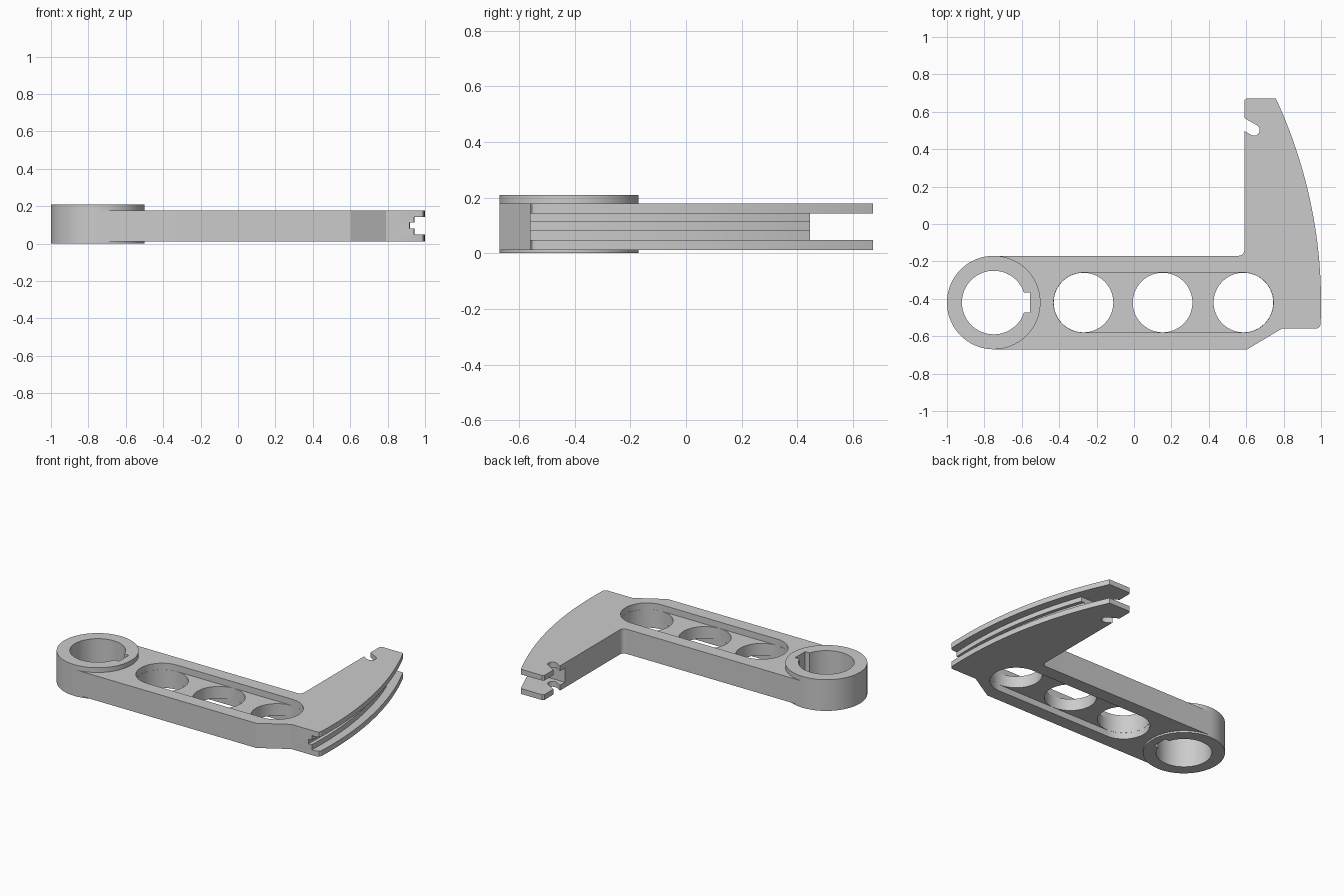
import bpy, bmesh
from math import sin, cos, pi, radians, asin

if "Cube" in bpy.data.objects:
    bpy.data.objects.remove(bpy.data.objects["Cube"])

HUB = (-0.75, -0.42)          # hub centre; its y is also the arm's centre line
R = 2.585                     # radius of the curved outer edge
CX, CY = 1.0 - R, HUB[1]      # centre of that edge
Z0, Z1 = 0.012, 0.178         # arm thickness


def arc(cx, cy, r, a0, a1, n):
    """Points on an arc, angles in degrees."""
    return [(cx + r * cos(radians(a0 + (a1 - a0) * i / n)),
             cy + r * sin(radians(a0 + (a1 - a0) * i / n))) for i in range(n + 1)]


def circle(cx, cy, r, n=96):
    return arc(cx, cy, r, 0, 360, n)[:-1]


def box(x0, x1, y0, y1):
    return [(x0, y0), (x1, y0), (x1, y1), (x0, y1)]


def prism(name, pts, z0, z1):
    """Extrude a flat counter-clockwise outline from z0 to z1."""
    bm = bmesh.new()
    face = bm.faces.new([bm.verts.new((x, y, z0)) for x, y in pts])
    ext = bmesh.ops.extrude_face_region(bm, geom=[face])
    top = [v for v in ext["geom"] if isinstance(v, bmesh.types.BMVert)]
    bmesh.ops.translate(bm, verts=top, vec=(0, 0, z1 - z0))
    bmesh.ops.recalc_face_normals(bm, faces=bm.faces)
    me = bpy.data.meshes.new(name)
    bm.to_mesh(me)
    bm.free()
    ob = bpy.data.objects.new(name, me)
    bpy.context.collection.objects.link(ob)
    return ob


def combine(target, other, op):
    """Apply a boolean and drop the helper."""
    m = target.modifiers.new(op, "BOOLEAN")
    m.operation, m.solver, m.object = op, "EXACT", other
    bpy.context.view_layer.objects.active = target
    bpy.ops.object.modifier_apply(modifier=m.name)
    bpy.data.objects.remove(other)


def cut(target, pts, z0, z1):
    combine(target, prism("cutter", pts, z0, z1), "DIFFERENCE")


# Arm and curved head outline
a_low = math_low = -180 / pi * asin(0.12 / R)
a_top = 180 / pi * asin((0.672 - CY) / R)
outline = [(HUB[0], -0.67), (0.605, -0.67), (0.79, -0.56), (0.975, -0.56), (0.989, -0.554)]
outline += arc(CX, CY, R, a_low, a_top, 48)
outline += [(0.60, 0.672), (0.59, 0.662)]
outline += arc(0.56, -0.14, 0.03, 0, -90, 8)
outline += [(HUB[0], -0.17)]
lever = prism("lever_arm", outline, Z0, Z1)

# Raised hub
combine(lever, prism("hub", circle(*HUB, 0.25), 0, 0.21), "UNION")

# Hub bore and keyway
cut(lever, circle(*HUB, 0.17), -0.1, 0.3)
cut(lever, box(-0.75, -0.555, HUB[1] - 0.053, HUB[1] + 0.053), -0.1, 0.3)

# Long recess on both faces, leaving a thin web
slot = arc(0.585, HUB[1], 0.16, -90, 90, 48) + arc(-0.27, HUB[1], 0.16, 90, 270, 48)
cut(lever, slot, 0.135, 0.3)
cut(lever, slot, -0.1, 0.055)

# Lightening holes
for x in (-0.27, 0.153, 0.585):
    cut(lever, circle(x, HUB[1], 0.1592), -0.1, 0.3)

# Stepped groove along the curved edge
for depth, z0, z1 in ((0.055, 0.048, 0.143), (0.08, 0.082, 0.112)):
    ring = arc(CX, CY, R - depth, 28, -6, 48) + arc(CX, CY, R + 0.1, -6, 28, 48)
    cut(lever, ring[::-1], z0, z1)

# Open fork at the tip
cut(lever, box(0.5, 1.1, 0.445, 0.8), 0.048, 0.143)

# Slanted hook notch
ux, uy = -0.866, 0.5
notch = arc(0.642, 0.502, 0.03, -120, 60, 16)
notch += [(x + 0.15 * ux, y + 0.15 * uy) for x, y in (notch[-1], notch[0])]
cut(lever, notch, -0.1, 0.3)

# Smooth round walls, sharp edges
bpy.ops.object.select_all(action="DESELECT")
lever.select_set(True)
bpy.context.view_layer.objects.active = lever
bpy.ops.object.shade_smooth_by_angle(angle=radians(25))
